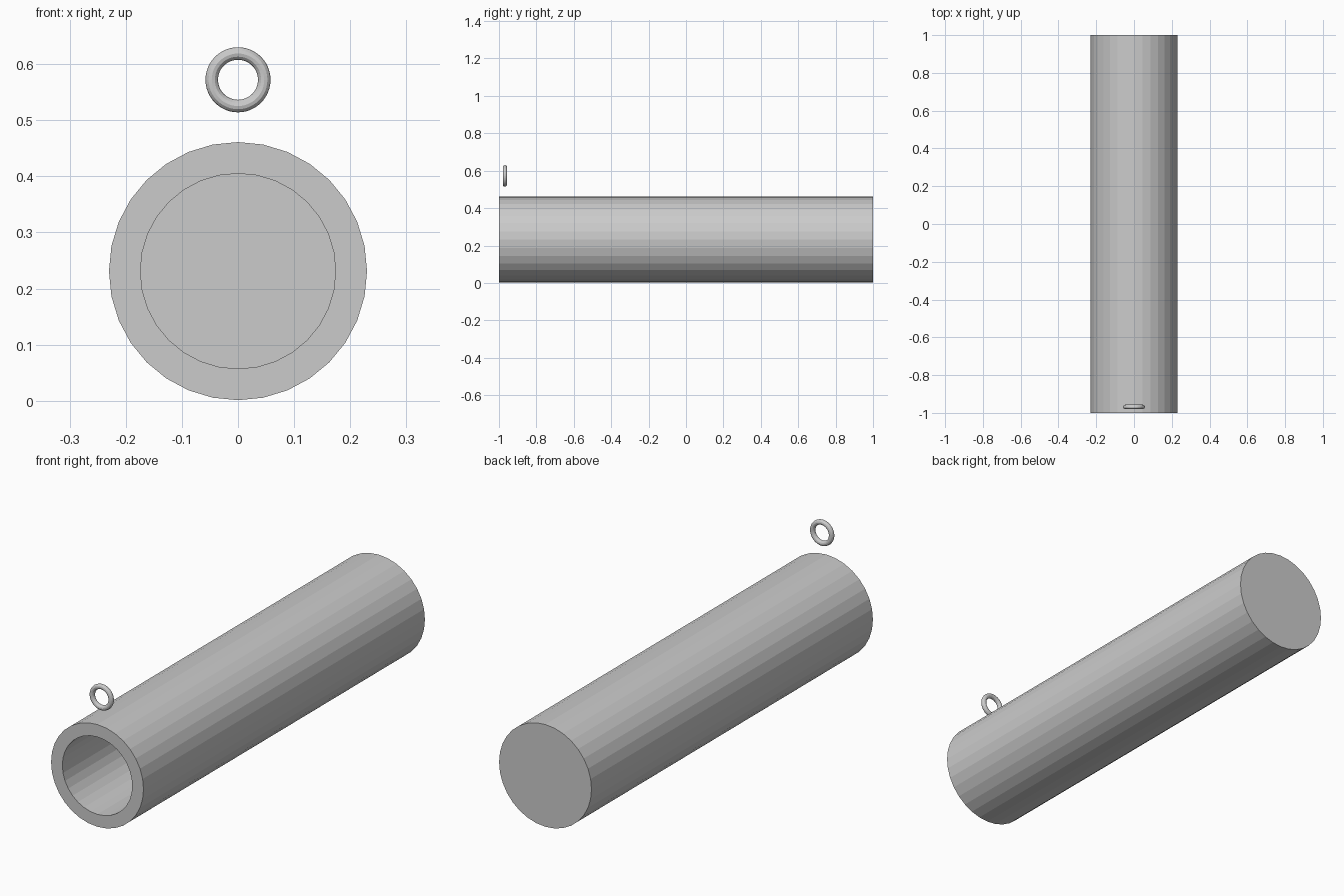
import bpy, bmesh, math

if "Cube" in bpy.data.objects:
    bpy.data.objects.remove(bpy.data.objects["Cube"])

SIDES = 32
R_OUT, R_IN, CZ = 0.23, 0.174, 0.231
BORE_END = 0.94


def ring(bm, radius, y):
    return [bm.verts.new((radius * math.sin(2 * math.pi * i / SIDES), y,
                          CZ + radius * math.cos(2 * math.pi * i / SIDES)))
            for i in range(SIDES)]


# Tube: faceted barrel with an open bore at the front and a closed back
bm = bmesh.new()
loops = [ring(bm, r, y) for r, y in
         ((R_OUT, 1), (R_OUT, -1), (R_IN, -1), (R_IN, BORE_END))]
for a, b in zip(loops, loops[1:]):
    for i in range(SIDES):
        j = (i + 1) % SIDES
        bm.faces.new((a[i], a[j], b[j], b[i]))
bm.faces.new(loops[0])
bm.faces.new(loops[-1])
bmesh.ops.recalc_face_normals(bm, faces=bm.faces)
mesh = bpy.data.meshes.new("tube")
bm.to_mesh(mesh)
bm.free()
bpy.context.collection.objects.link(bpy.data.objects.new("tube", mesh))

# Sight ring: small upright ring floating above the open end
bpy.ops.mesh.primitive_torus_add(major_radius=0.0468, minor_radius=0.0112,
                                 major_segments=48, minor_segments=12,
                                 location=(0, -0.968, 0.572),
                                 rotation=(math.pi / 2, 0, 0))
bpy.context.object.name = "sight_ring"
